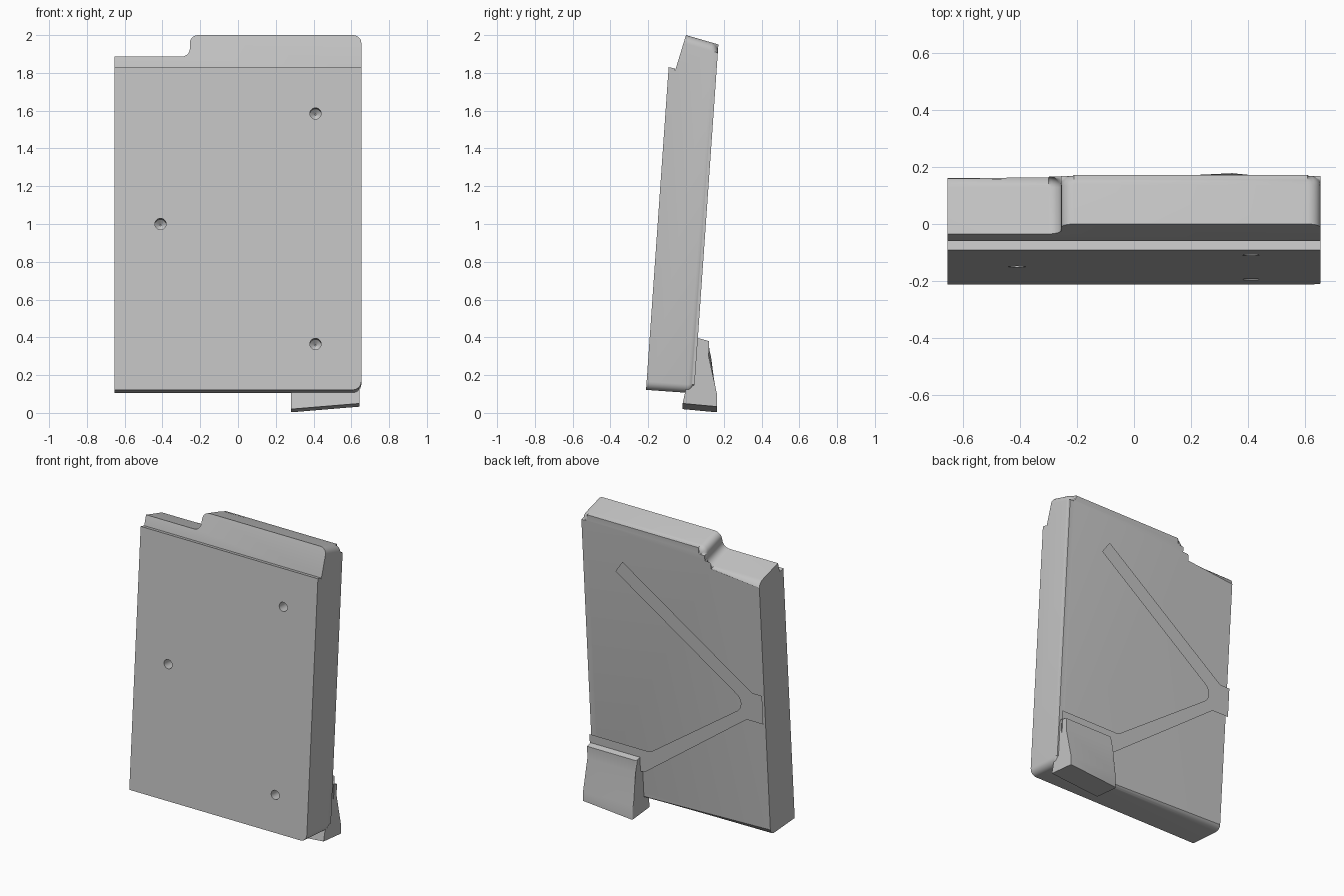
import bpy, bmesh, math
from mathutils import Vector

cube = bpy.data.objects.get("Cube")
if cube:
    bpy.data.objects.remove(cube)

HALF = 0.653      # half the panel width
LEAN = 0.07       # backward lean, y per z
BACK = 0.035      # y of the back plane at z = 0
FRONT = -0.22     # y of the front plane at z = 0
SKIN = 0.035      # thickness of the front plate

grey = bpy.data.materials.new("light_grey")
grey.use_nodes = True
grey.diffuse_color = (0.55, 0.55, 0.55, 1)
grey.node_tree.nodes["Principled BSDF"].inputs["Base Color"].default_value = grey.diffuse_color


def finish(bm, name):
    bmesh.ops.recalc_face_normals(bm, faces=bm.faces[:])
    mesh = bpy.data.meshes.new(name)
    bm.to_mesh(mesh)
    bm.free()
    mesh.materials.append(grey)
    ob = bpy.data.objects.new(name, mesh)
    bpy.context.collection.objects.link(ob)
    return ob


def rounded(corners, steps=6):
    """Round the corners (a, b, radius) of a polygon."""
    out = []
    for i, (a, b, r) in enumerate(corners):
        p = Vector((a, b))
        if not r:
            out.append(p)
            continue
        u = (Vector(corners[i - 1][:2]) - p).normalized()
        v = (Vector(corners[(i + 1) % len(corners)][:2]) - p).normalized()
        half = u.angle(v) / 2
        centre = p + (u + v).normalized() * (r / math.sin(half))
        start = (p + u * (r / math.tan(half)) - centre).normalized()
        end = (p + v * (r / math.tan(half)) - centre).normalized()
        for k in range(steps + 1):
            out.append(centre + start.slerp(end, k / steps) * r)
    return out


def cut(bm, point, normal):
    """Remove everything on the normal side of a plane and cap the opening."""
    res = bmesh.ops.bisect_plane(bm, geom=bm.verts[:] + bm.edges[:] + bm.faces[:], dist=1e-5,
                                 plane_co=point, plane_no=normal, clear_outer=True)
    edges = [e for e in res["geom_cut"] if isinstance(e, bmesh.types.BMEdge)]
    bmesh.ops.edgeloop_fill(bm, edges=edges)


def bridge(bm, a, b):
    for i in range(len(a)):
        j = (i + 1) % len(a)
        bm.faces.new((a[i], a[j], b[j], b[i]))
    bm.faces.new(a)
    bm.faces.new(b[::-1])


def panel_block():
    """Panel outline run from far in front to the back plane, back rim rounded."""
    outline = rounded([(-HALF, 0.107, 0), (HALF, 0.107, 0.045), (HALF, 2.0, 0.045),
                       (-0.255, 2.0, 0.045), (-0.255, 1.876, 0.045), (-HALF, 1.876, 0)])
    bm = bmesh.new()
    front, back = [], []
    for p in outline:
        k = 0.29 if p.y > 1 else 0.07      # the top rim tilts more than the bottom
        y = (BACK + LEAN * p.y) / (1 + LEAN * k)
        front.append(bm.verts.new((p.x, -0.3, p.y + 0.3 * k)))
        back.append(bm.verts.new((p.x, y, p.y - y * k)))
    bridge(bm, front, back)
    rim = [e for e in bm.edges if all(v in back for v in e.verts)
           and not all(v.co.x < -HALF + 0.001 for v in e.verts)]
    bmesh.ops.bevel(bm, geom=rim, offset=0.036, segments=5, profile=0.5, affect='EDGES',
                    clamp_overlap=False)
    bmesh.ops.recalc_face_normals(bm, faces=bm.faces[:])
    return bm


# Main shell, with the sloping lip at its top front
bm = panel_block()
cut(bm, (0, -0.055, 1.82), (0, -0.18, 0.055))
cut(bm, (0, FRONT + SKIN, 0), (0, -1, LEAN))
shell = finish(bm, "panel_shell")

# Front plate, ending in a small step below the lip
bm = panel_block()
cut(bm, (0, FRONT, 0), (0, -1, LEAN))
cut(bm, (0, FRONT + SKIN, 0), (0, 1, -LEAN))
cut(bm, (0, -0.09, 1.83), (0, 0.22, 1))
plate = finish(bm, "front_plate")

# Three blind screw holes with conical ends
bm = bmesh.new()
for x, z in ((0.41, 1.585), (-0.41, 1.0), (0.41, 0.365)):
    y0 = FRONT + LEAN * z
    rings = [[bm.verts.new((x + r * math.cos(t * math.tau / 24), y,
                            z + r * math.sin(t * math.tau / 24) - LEAN * (y - y0)))
              for t in range(24)] for r, y in ((0.03, y0 - 0.05), (0.03, y0 + 0.08), (0.004, y0 + 0.1))]
    for a, b in zip(rings, rings[1:]):
        for i in range(24):
            bm.faces.new((a[i], a[i - 1], b[i - 1], b[i]))
    bm.faces.new(rings[0])
    bm.faces.new(rings[-1])
cutter = finish(bm, "hole_cutter")
cutter.hide_render = True
for ob in (shell, plate):
    mod = ob.modifiers.new("holes", 'BOOLEAN')
    mod.operation = 'DIFFERENCE'
    mod.solver = 'EXACT'
    mod.object = cutter
    bpy.context.view_layer.update()
    ob.data = bpy.data.meshes.new_from_object(ob.evaluated_get(bpy.context.evaluated_depsgraph_get()))
    ob.modifiers.clear()
bpy.data.objects.remove(cutter)

# Branching rib on the back
outline = rounded([(-0.75, 1.07, 0), (-0.58, 1.07, 0.05), (0.395, 1.75, 0), (0.45, 1.67, 0),
                   (-0.545, 0.974, 0.07), (0.2, 0.452, 0.05), (0.75, 0.452, 0),
                   (0.75, 0.3, 0), (0.25, 0.3, 0.02), (-0.53, 0.875, 0.05), (-0.75, 0.875, 0)])
bm = bmesh.new()
top = bm.faces.new([bm.verts.new((p.x, BACK + LEAN * p.y - 0.04, p.y)) for p in outline])
top.normal_update()
if top.normal.y < 0:
    top.normal_flip()
# straight root, flared foot, wall and rounded crest
for inset, rise in ((0.0, 0.042), (0.01, 0.012), (0.004, 0.032), (0.004, 0.012), (0.01, 0.007)):
    bmesh.ops.inset_region(bm, faces=[top], thickness=inset, depth=rise, use_even_offset=True)
bmesh.ops.recalc_face_normals(bm, faces=bm.faces[:])
for side in (-1, 1):
    cut(bm, (side * (HALF - 0.004 * (side > 0)), 0, 0), (side, 0, 0))
# ramp down to the upper tip of the rib
along = Vector((0.82, LEAN * 0.57, 0.57)).normalized()
out = Vector((0, 1, -LEAN)).normalized()
tip = Vector((0.42, BACK + LEAN * 1.72, 1.72))
cut(bm, tip, out * 0.19 + along * 0.065)
rib = finish(bm, "back_rib")

# Foot that reaches under the panel, its sole slanting upward to the side
profile = [(-0.018, 0.02), (0.165, 0.003), (0.165, 0.095), (0.12, 0.3), (0.122, 0.38),
           (0.05, 0.4), (0.0, 0.13)]
bm = bmesh.new()
rings = [[bm.verts.new((x, y, z + (lift if z < 0.05 else 0))) for y, z in profile]
         for x, lift in ((0.28, 0), (0.643, 0.03))]
bridge(bm, *rings)
corners = [e for e in bm.edges if all(v.co.x < 0.3 and v.co.y > 0.1 for v in e.verts)]
bmesh.ops.bevel(bm, geom=corners, offset=0.012, segments=3, profile=0.5, affect='EDGES')
foot = finish(bm, "support_foot")

# Smooth the rounded rims, keep the hard edges
bpy.ops.object.select_all(action='DESELECT')
for ob in (shell, plate, rib, foot):
    ob.select_set(True)
bpy.context.view_layer.objects.active = shell
bpy.ops.object.shade_smooth_by_angle(angle=math.radians(32))
